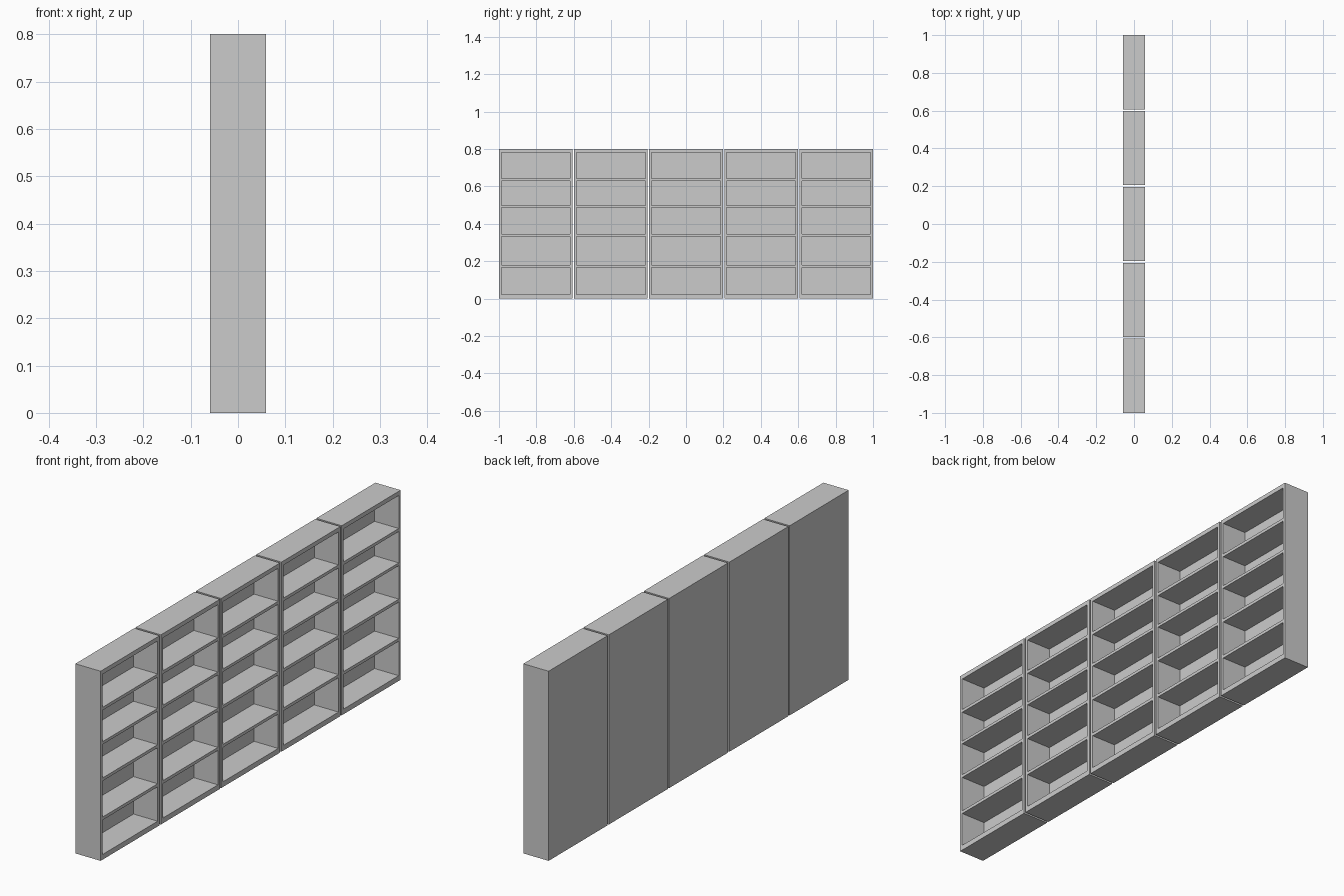
import bpy
import bmesh

if "Cube" in bpy.data.objects:
    bpy.data.objects.remove(bpy.data.objects["Cube"], do_unlink=True)

UNITS = 5
WIDTH, PITCH = 0.393, 0.40175   # each bookcase and its spacing
HALF_DEPTH = 0.059
SIDE = 0.0125                   # side board thickness
BACK = 0.005                    # back panel thickness
# Board edges from floor to top: board, opening, board, ...
LEVELS = [0, 0.022, 0.167, 0.18, 0.332, 0.345, 0.486, 0.498, 0.63, 0.643, 0.782, 0.8]

grey = bpy.data.materials.new("light_grey")
grey.use_nodes = True
colour = (0.6, 0.6, 0.6, 1)
grey.diffuse_color = colour
grey.node_tree.nodes["Principled BSDF"].inputs["Base Color"].default_value = colour


def bookcase_mesh():
    """A closed carcass with five recessed openings facing +x."""
    bm = bmesh.new()
    ys = [-WIDTH / 2, -WIDTH / 2 + SIDE, WIDTH / 2 - SIDE, WIDTH / 2]
    grid = [[bm.verts.new((HALF_DEPTH, y, z)) for y in ys] for z in LEVELS]
    openings = []
    for r in range(len(LEVELS) - 1):
        for c in range(len(ys) - 1):
            face = bm.faces.new((grid[r][c], grid[r][c + 1], grid[r + 1][c + 1], grid[r + 1][c]))
            if c == 1 and r % 2:
                openings.append(face)

    # Outer shell: sweep the rim to the rear and close it with the back panel
    rim = [e for e in bm.edges if e.is_boundary]
    swept = bmesh.ops.extrude_edge_only(bm, edges=rim)["geom"]
    for v in swept:
        if isinstance(v, bmesh.types.BMVert):
            v.co.x = -HALF_DEPTH
    bmesh.ops.contextual_create(bm, geom=[e for e in swept if isinstance(e, bmesh.types.BMEdge)])

    # Sink the openings to leave shelves and a thin back
    for face in openings:
        sunk = bmesh.ops.extrude_discrete_faces(bm, faces=[face])["faces"][0]
        for v in sunk.verts:
            v.co.x = BACK - HALF_DEPTH
    bmesh.ops.recalc_face_normals(bm, faces=bm.faces)

    mesh = bpy.data.meshes.new("bookcase")
    bm.to_mesh(mesh)
    bm.free()
    mesh.materials.append(grey)
    return mesh


# Row of identical bookcases with narrow gaps
mesh = bookcase_mesh()
for i in range(UNITS):
    case = bpy.data.objects.new(f"bookcase_{i + 1}", mesh)
    case.location.y = (i - (UNITS - 1) / 2) * PITCH
    bpy.context.collection.objects.link(case)
